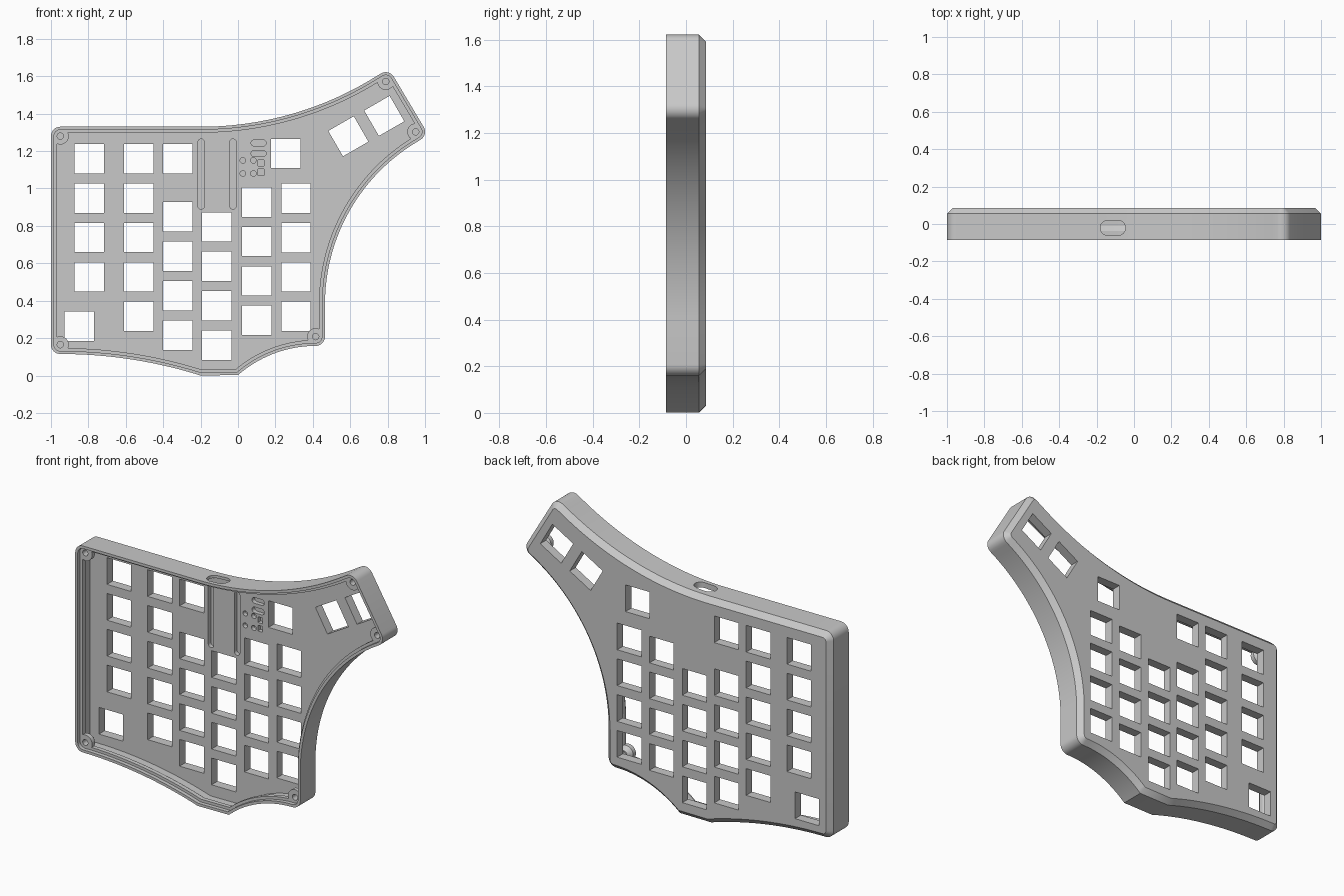
import bpy, bmesh
from math import sin, cos, pi, radians
from mathutils import Vector, Matrix

cube = bpy.data.objects.get("Cube")
if cube:
    bpy.data.objects.remove(cube, do_unlink=True)

GREY = (0.58, 0.58, 0.58, 1)
grey = bpy.data.materials.new("case_grey")
grey.use_nodes = True
grey.diffuse_color = GREY
grey.node_tree.nodes["Principled BSDF"].inputs["Base Color"].default_value = GREY


def make_object(name, bm):
    bmesh.ops.recalc_face_normals(bm, faces=bm.faces)
    mesh = bpy.data.meshes.new(name)
    bm.to_mesh(mesh)
    bm.free()
    mesh.materials.append(grey)
    obj = bpy.data.objects.new(name, mesh)
    bpy.context.collection.objects.link(obj)
    return obj


def smooth(obj):
    bpy.ops.object.select_all(action="DESELECT")
    obj.select_set(True)
    bpy.context.view_layer.objects.active = obj
    bpy.ops.object.shade_smooth_by_angle(angle=radians(30))


def loft(bm, rings, closed=False):
    """Join equal rings of 3D points with quads, capping the ends unless closed."""
    loops = [[bm.verts.new(p) for p in ring] for ring in rings]
    pairs = list(zip(loops, loops[1:]))
    if closed:
        pairs.append((loops[-1], loops[0]))
    for a, b in pairs:
        for i in range(len(a)):
            j = (i + 1) % len(a)
            bm.faces.new((a[i], a[j], b[j], b[i]))
    if not closed:
        bm.faces.new(loops[0])
        bm.faces.new(loops[-1])


def arc(cx, cz, r, start, end, n=24):
    angles = [radians(start + (end - start) * i / n) for i in range(n + 1)]
    return [Vector((cx + r * cos(a), cz + r * sin(a))) for a in angles]


def stadium(w, h, n=8):
    """Rounded bar outline, lying along its longer side."""
    if h > w:
        return [Vector((-p.y, p.x)) for p in stadium(h, w, n)]
    d, r = (w - h) / 2, h / 2
    return arc(d, 0, r, -90, 90, n) + arc(-d, 0, r, 90, 270, n)


def rectangle(w, h):
    return [Vector((sx * w / 2, sz * h / 2)) for sx, sz in ((-1, -1), (1, -1), (1, 1), (-1, 1))]


def inset(points, d):
    """Mitred inward offset of a counter-clockwise outline."""
    out = []
    for i, p in enumerate(points):
        a = (p - points[i - 1]).normalized()
        b = (points[(i + 1) % len(points)] - p).normalized()
        na, nb = Vector((-a.y, a.x)), Vector((-b.y, b.x))
        out.append(p + (na + nb) * (d / (1 + na.dot(nb))))
    return out


# Case outline, counter-clockwise from the lower left
R = 0.05
bosses = [(-0.95, 0.165), (0.415, 0.208), (0.95, 1.303), (0.79, 1.572), (-0.95, 1.28)]
outline = arc(*bosses[0], R, 180, 270, 8)
outline += arc(-0.95, -2.385, 2.5, 90, 72.6, 20)[1:]
outline += arc(0.415, -0.472, 0.63, 131.2, 90, 20)
outline += arc(*bosses[1], R, -90, 0, 8)[1:]
outline += arc(1.475, 0.382, 1.01, 180, 120, 32)
outline += arc(*bosses[2], R, -60, 30, 8)[1:]
outline += arc(*bosses[3], R, 30, 120, 8)
outline += arc(-0.2, 3.1, 1.77, -57, -90, 28)[1:]
outline += arc(*bosses[4], R, 90, 180, 8)

# Shell: chamfered back, thin wall, lid ledge with sloped support, floor
FLOOR, LEDGE = 0.03, -0.062
profile = [(0.03, 0.085), (0, 0.055), (0, -0.085), (0.016, -0.085), (0.016, LEDGE),
           (0.032, LEDGE), (0.032, -0.037), (0.016, -0.012), (0.016, FLOOR)]
bm = bmesh.new()
loft(bm, [[(p.x, y, p.y) for p in inset(outline, d)] for d, y in profile])
case = make_object("case_shell", bm)

# Cutters
cut = bmesh.new()


def cut_front(shape, x, z, y0, y1, angle=0):
    turn = Matrix.Rotation(radians(angle), 2)
    pts = [turn @ p + Vector((x, z)) for p in shape]
    loft(cut, [[(p.x, y, p.y) for p in pts] for y in (y0, y1)])


# Key openings: column x, top z, count
KEY, PITCH = 0.157, 0.2107
columns = [(-0.795, 1.159, 4), (-0.848, 0.264, 1), (-0.53, 1.159, 5), (-0.322, 1.159, 1),
           (-0.322, 0.848, 4), (-0.114, 0.794, 4), (0.1, 0.927, 4), (0.31, 0.948, 4),
           (0.256, 1.187, 1)]
for x, top, count in columns:
    for i in range(count):
        cut_front(rectangle(KEY, KEY), x, top - i * PITCH, 0, 0.12)
for x, z in ((0.59, 1.279), (0.782, 1.388)):
    cut_front(rectangle(KEY, KEY), x, z, 0, 0.12, 30)

# Shallow pin recesses in the floor
DEEP = FLOOR + 0.025
for x in (-0.197, -0.027):
    cut_front(stadium(0.036, 0.375), x, 1.077, 0, DEEP)
for z in (1.243, 1.187):
    cut_front(stadium(0.08, 0.034), 0.11, z, 0, DEEP)
for z in (1.15, 1.08):
    for x in (0.026, 0.082):
        cut_front(arc(0, 0, 0.015, 0, 337.5, 15), x, z, 0, DEEP)
for z in (1.136, 1.086):
    cut_front(rectangle(0.032, 0.034), 0.124, z, 0, DEEP)

# Cable port through the top wall
loft(cut, [[(p.x - 0.113, p.y - 0.021, z) for p in stadium(0.135, 0.08, 12)] for z in (1.27, 1.4)])

cutter = make_object("opening_cutter", cut)
cutter.hide_render = True
mod = case.modifiers.new("openings", "BOOLEAN")
mod.operation = "DIFFERENCE"
mod.solver = "EXACT"
mod.object = cutter
bpy.context.view_layer.objects.active = case
bpy.ops.object.modifier_apply(modifier=mod.name)
bpy.data.objects.remove(cutter, do_unlink=True)
smooth(case)

# Screw bosses: short drilled cylinders with tapered undersides
bm = bmesh.new()
for x, z in bosses:
    rings = [(0.017, LEDGE - 0.001), (0.045, LEDGE - 0.001), (0.045, -0.037), (0.024, -0.012), (0.017, -0.012)]
    loft(bm, [[(p.x, y, p.y) for p in arc(x, z, r, 0, 348.75, 31)] for r, y in rings], closed=True)
smooth(make_object("screw_bosses", bm))
